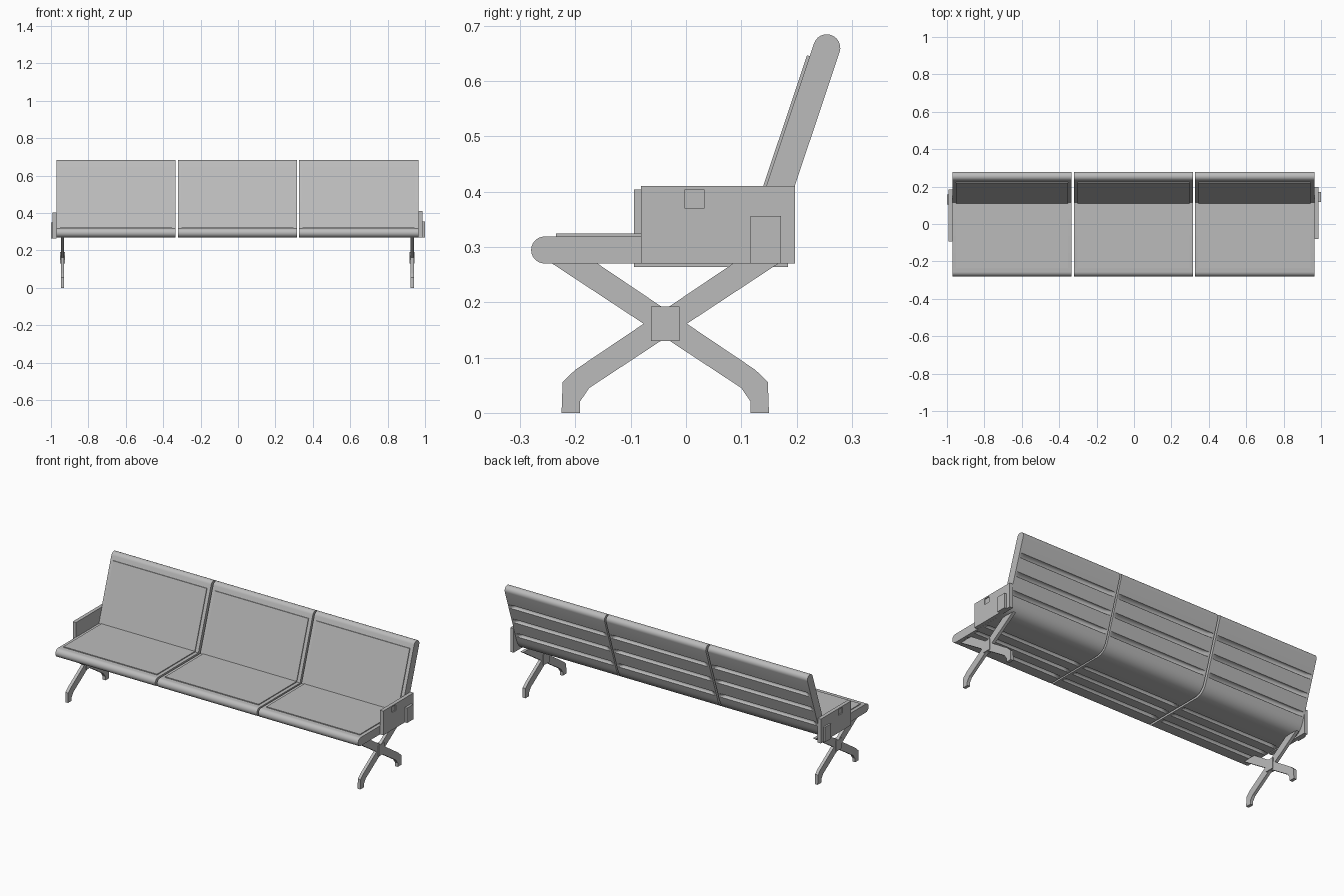
import bpy, bmesh, math
from mathutils import Vector

if "Cube" in bpy.data.objects:
    bpy.data.objects.remove(bpy.data.objects["Cube"], do_unlink=True)

grey = bpy.data.materials.new("plain_grey")
grey.use_nodes = True
grey.diffuse_color = (0.5, 0.5, 0.5, 1)
grey.node_tree.nodes["Principled BSDF"].inputs["Base Color"].default_value = (0.5, 0.5, 0.5, 1)

R = 0.0245                                # half thickness of the shell
NOSE = Vector((-0.2555, 0.2945))          # centre of the front roll, (y, z)
HEAD = Vector((0.2545, 0.66))             # centre of the top roll
BEND = Vector((0.132, 0.2945))            # where seat and back centre lines meet
UP = (HEAD - BEND).normalized()
REAR = Vector((UP.y, -UP.x))              # outward normal of the back's rear


def loft(name, rings, smooth=False):
    """Skin a list of (x, [(y, z), ...]) rings and cap both ends."""
    bm = bmesh.new()
    loops = [[bm.verts.new((x, p[0], p[1])) for p in pts] for x, pts in rings]
    n = len(loops[0])
    for a, b in zip(loops, loops[1:]):
        for i in range(n):
            j = (i + 1) % n
            bm.faces.new((a[i], a[j], b[j], b[i]))
    bm.faces.new(loops[0][::-1])
    bm.faces.new(loops[-1])
    bmesh.ops.recalc_face_normals(bm, faces=bm.faces)
    mesh = bpy.data.meshes.new(name)
    bm.to_mesh(mesh)
    bm.free()
    mesh.materials.append(grey)
    ob = bpy.data.objects.new(name, mesh)
    bpy.context.collection.objects.link(ob)
    if smooth:
        bpy.ops.object.select_all(action='DESELECT')
        ob.select_set(True)
        bpy.context.view_layer.objects.active = ob
        bpy.ops.object.shade_smooth_by_angle(angle=math.radians(35))
    return ob


def plate(name, x, thick, pts):
    return loft(name, [(x - thick / 2, pts), (x + thick / 2, pts)])


def rect(y0, y1, z0, z1):
    return [(y0, z0), (y1, z0), (y1, z1), (y0, z1)]


def arc(centre, start, end, steps=12):
    return [centre + R * Vector((math.cos(a), math.sin(a)))
            for a in (start + (end - start) * i / steps for i in range(steps + 1))]


def back_point(z, offset):
    """Point at height z on the line parallel to the back's centre line."""
    base = BEND + REAR * offset
    return base + UP * ((z - base.y) / UP.y)


def groove(p, along, inward, depth, half=0.013):
    """Rounded channel pressed into the shell."""
    return [p + along * half * math.cos(a) * -1 + inward * depth * math.sin(a)
            for a in (math.pi * i / 8 for i in range(9))]


def shell_profile(depth):
    tilt = math.atan2(REAR.y, REAR.x)
    pts = arc(HEAD, tilt + math.pi, tilt)
    for z in (0.56, 0.465, 0.37):
        pts += groove(back_point(z, R), -UP, -REAR, depth)
    # soft bend from the back into the underside
    a, c = back_point(0.33, R), Vector((0.09, 0.27))
    b = back_point(0.27, R)
    pts += [a * (1 - t) ** 2 + b * 2 * t * (1 - t) + c * t * t
            for t in (i / 8 for i in range(9))]
    for y in (-0.03, -0.11, -0.19):
        pts += groove(Vector((y, 0.27)), Vector((-1, 0)), Vector((0, 1)), depth)
    pts += arc(NOSE, math.pi * 1.5, math.pi * 0.5)
    pts.append(back_point(0.319, -R))
    return pts


# Three seats: pressed shell and thin raised pad
flat, pressed = shell_profile(0), shell_profile(0.016)
pad = [(-0.235, 0.316), (-0.235, 0.324), back_point(0.324, -R - 0.005),
       back_point(0.646, -R - 0.005), back_point(0.645, -R + 0.003),
       back_point(0.316, -R + 0.003)]
for label, x in (("right", -0.6525), ("middle", -0.0025), ("left", 0.645)):
    h = 0.319
    loft(label + "_seat_shell", [
        (x - h, flat), (x - h + 0.012, flat), (x - h + 0.04, pressed),
        (x + h - 0.04, pressed), (x + h - 0.012, flat), (x + h, flat)], True)
    plate(label + "_seat_pad", x, 0.598, pad)

# Crossed legs with a bent foot on each bar
leg = [(-0.163, 0.272), (0.125, 0.078), (0.148, 0.056), (0.15, 0), (0.117, 0),
       (0.117, 0.02), (0.1, 0.045), (-0.245, 0.272)]
crossed = [(-0.075 - y, z) for y, z in leg]
for label, x in (("right", -0.938), ("left", 0.931)):
    plate(label + "_leg_to_rear", x, 0.018, leg)
    plate(label + "_leg_to_front", x, 0.0176, crossed)
    plate(label + "_leg_hub", x, 0.026, rect(-0.063, -0.012, 0.13, 0.192))

# End boxes with a shallow square recess and an outer cover
for label, side, x, dy, dz in (("right", -1, 0.98, -0.013, -0.006),
                               ("left", 1, 0.975, 0, 0)):
    box = plate(label + "_end_box", side * x, 0.021,
                rect(-0.081 + dy, 0.197 + dy, 0.27 + dz, 0.41 + dz))
    cutter = plate(label + "_recess_cutter", side * (x + 0.0105), 0.012,
                   rect(-0.003 + dy, 0.033 + dy, 0.37 + dz, 0.403 + dz))
    cutter.hide_render = True
    cutter.hide_viewport = True
    cut = box.modifiers.new("recess", 'BOOLEAN')
    cut.operation = 'DIFFERENCE'
    cut.object = cutter
    cut.solver = 'EXACT'
    plate(label + "_end_cover", side * 0.991, 0.018,
          rect(0.117 + dy, 0.172 + dy, 0.27 + dz, 0.356 + dz))
